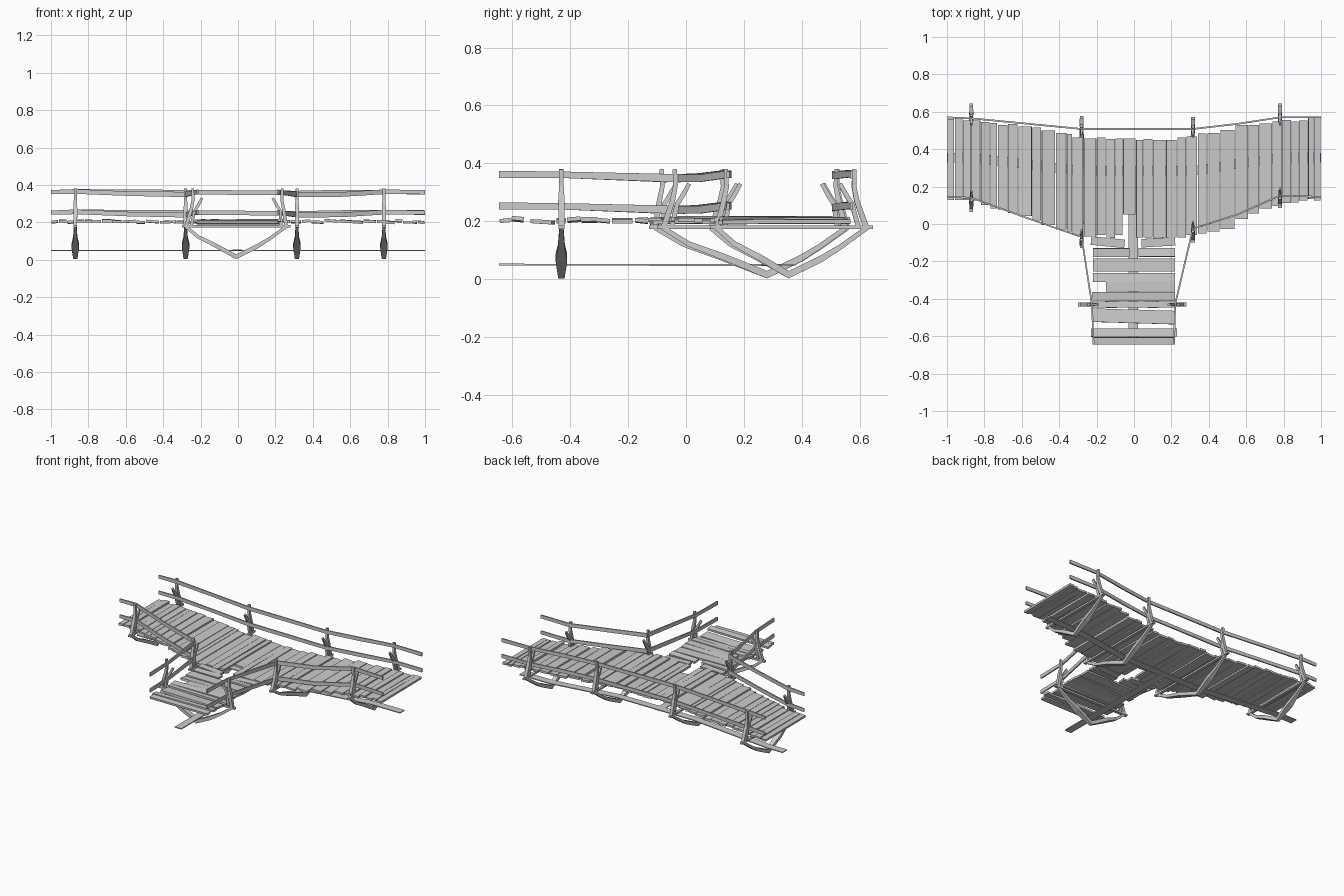
import bpy, bmesh, math, random
from mathutils import Vector, Matrix

if "Cube" in bpy.data.objects:
    bpy.data.objects.remove(bpy.data.objects["Cube"])

random.seed(4)
Z = Vector((0, 0, 1))


def finish(name, bm):
    bmesh.ops.recalc_face_normals(bm, faces=bm.faces)
    me = bpy.data.meshes.new(name)
    bm.to_mesh(me)
    bm.free()
    ob = bpy.data.objects.new(name, me)
    bpy.context.collection.objects.link(ob)
    return ob


def sweep(bm, pts, sizes, side=None):
    """Rectangular timber along pts; sizes = (width, depth) per point or one pair."""
    pts = [Vector(p) for p in pts]
    if isinstance(sizes, tuple):
        sizes = [sizes] * len(pts)
    rings = []
    for i, p in enumerate(pts):
        t = (pts[min(i + 1, len(pts) - 1)] - pts[max(i - 1, 0)]).normalized()
        s = Vector(side) if side else t.cross(Z).normalized()
        u = s.cross(t).normalized()
        w, d = sizes[i][0] / 2, sizes[i][1] / 2
        rings.append([bm.verts.new(p + s * a * w + u * b * d)
                      for a, b in ((-1, -1), (1, -1), (1, 1), (-1, 1))])
    for r, q in zip(rings, rings[1:]):
        for k in range(4):
            bm.faces.new((r[k], r[(k + 1) % 4], q[(k + 1) % 4], q[k]))
    bm.faces.new(rings[0])
    bm.faces.new(rings[-1])


def lerp_table(table, x):
    for (x0, y0), (x1, y1) in zip(table, table[1:]):
        if x <= x1:
            return y0 + (y1 - y0) * (x - x0) / (x1 - x0)
    return table[-1][1]


def plank(bm, x0, x1, y0, y1, z, rx=0, ry=0, rz=0, t=0.014):
    m = (Matrix.Translation(((x0 + x1) / 2, (y0 + y1) / 2, z))
         @ Matrix.Rotation(rx, 4, 'X') @ Matrix.Rotation(ry, 4, 'Y')
         @ Matrix.Rotation(rz, 4, 'Z')
         @ Matrix.Diagonal((x1 - x0, y1 - y0, t, 1)))
    bmesh.ops.create_cube(bm, size=1, matrix=m)


# Main deck: crosswise planks following a bent outline
edges = [-1, -.96, -.915, -.87, -.82, -.77, -.73, -.675, -.62, -.545, -.495,
         -.42, -.36, -.33, -.27, -.2, -.15, -.1, -.06, .01, .05, .1, .17, .23,
         .28, .34, .39, .46, .54, .61, .67, .74, .79, .84, .88, .93, .96, 1]
front = [(-1, .135), (-.87, .125), (-.6, .05), (-.4, -.02), (-.27, -.06),
         (0, -.07), (.27, -.065), (.5, -.02), (.6, .045), (.8, .10), (1, .14)]
back = [(-1, .57), (-.82, .545), (-.6, .525), (-.4, .49), (-.25, .458),
        (.2, .455), (.4, .485), (.6, .53), (.8, .55), (1, .565)]
bm = bmesh.new()
for a, b in zip(edges, edges[1:]):
    c = (a + b) / 2
    y0 = .05 if a == -.06 else lerp_table(front, c) + random.uniform(-.01, .01)
    y1 = lerp_table(back, c) + random.uniform(-.006, .006)
    plank(bm, a + .002, b - .002, y0, y1, .203 + random.uniform(-.004, .006),
          random.uniform(-.008, .008), random.uniform(-.08, .08))
finish("main_deck_planks", bm)

# Branch deck: planks across the short arm, one broken short
bm = bmesh.new()
for y0, y1, xl, xr, rz in (
        (-.12, -.075, -.23, -.05, -.1), (-.12, -.075, .04, .22, .06),
        (-.175, -.13, -.22, -.025, 0), (-.175, -.13, .025, .22, 0),
        (-.255, -.185, -.22, .22, 0), (-.31, -.262, -.22, .22, 0),
        (-.36, -.305, -.15, .22, 0), (-.41, -.363, -.225, .22, 0),
        (-.447, -.415, -.22, .22, 0), (-.53, -.458, -.22, .215, -.03),
        (-.602, -.56, -.23, .23, 0), (-.643, -.606, -.22, .215, 0)):
    plank(bm, xl, xr, y0, y1, .2 + random.uniform(-.006, .008),
          random.uniform(-.12, .12), random.uniform(-.015, .015), rz)
finish("branch_deck_planks", bm)


# Support frames: crossbeam, sagging V brace, crooked posts with forks
def frame(name, origin, axis, lo, hi, low_pt, rail_lo, rail_hi):
    axis, o = Vector(axis), Vector(origin)
    side = axis.cross(Z)
    P = lambda u, z: o + axis * u + Z * z
    bm = bmesh.new()
    sweep(bm, [P(lo, .179), P(hi, .179)], (.02, .012), side)
    a, b = lo + .02, hi - .02
    mix = lambda e, f: low_pt + (e - low_pt) * f
    sweep(bm, [P(a, .178), P(mix(a, .75), .122), P(mix(a, .42), .078),
               P(low_pt, .016), P(mix(b, .42), .072), P(mix(b, .66), .112),
               P(b, .178)],
          [(.014, .016), (.02, .018), (.04, .022), (.022, .026),
           (.04, .022), (.024, .018), (.014, .016)], side)
    for end, rail, sgn in ((lo, rail_lo, 1), (hi, rail_hi, -1)):
        # post outside the rail
        sweep(bm, [P(end + sgn * .022, .176), P(rail - sgn * .022, .27),
                   P(rail - sgn * .012, .32), P(rail - sgn * .014, .38)],
              [(.02, .02), (.022, .018), (.016, .016), (.016, .014)], side)
        # leaning fork reaching inside the rail
        sweep(bm, [P(end + sgn * .05, .18), P(rail - sgn * .005, .26),
                   P(rail + sgn * .014, .29), P(rail + sgn * .036, .33)],
              [(.014, .016), (.018, .016), (.014, .016), (.01, .014)], side)
    finish(name, bm)


Y = (0, 1, 0)
frame("outer_left_frame", (-.87, 0, 0), Y, .065, .645, .355, .14, .567)
frame("inner_left_frame", (-.28, 0, 0), Y, -.127, .578, .28, -.07, .51)
frame("inner_right_frame", (.315, 0, 0), Y, -.10, .572, .28, -.025, .505)
frame("outer_right_frame", (.78, 0, 0), Y, .085, .645, .355, .152, .568)
frame("branch_frame", (0, -.43, 0), (1, 0, 0), -.30, .28, -.01, -.228, .222)

# Hand rails: upper and lower board on each of three sides
back_path = [(-1, .57, 0), (-.87, .565, .004), (-.58, .537, .003), (-.28, .508, 0),
             (.315, .508, -.004), (.55, .535, 0), (.78, .57, .002), (1, .57, 0)]
left_path = [(-1, .145, 0), (-.87, .14, .004), (-.58, .035, -.008), (-.28, -.07, -.012),
             (-.225, -.43, 0), (-.216, -.645, .001)]
right_path = [(1, .145, 0), (.78, .152, .002), (.55, .05, -.012), (.315, -.025, -.012),
              (.22, -.43, 0), (.214, -.645, .001)]
for name, path in (("back", back_path), ("left", left_path), ("right", right_path)):
    for level, z in (("upper", .361), ("lower", .252)):
        bm = bmesh.new()
        sweep(bm, [(x, y, z + dz) for x, y, dz in path],
              [(.009, .022 + .25 * abs(min(dz, 0)) + .003 * (i % 2))
               for i, (x, y, dz) in enumerate(path)])
        finish(f"{name}_{level}_rail", bm)

# Flat runner boards tying the frames together under the deck
bm = bmesh.new()
sweep(bm, [(x, y, .05) for x, y in ((-1, .355), (-.87, .355), (-.28, .285),
                                    (.315, .285), (.78, .355), (1, .355))], (.05, .006))
sweep(bm, [(-.004, -.645, .051), (-.004, .31, .049)], (.05, .006))
finish("lower_runners", bm)
